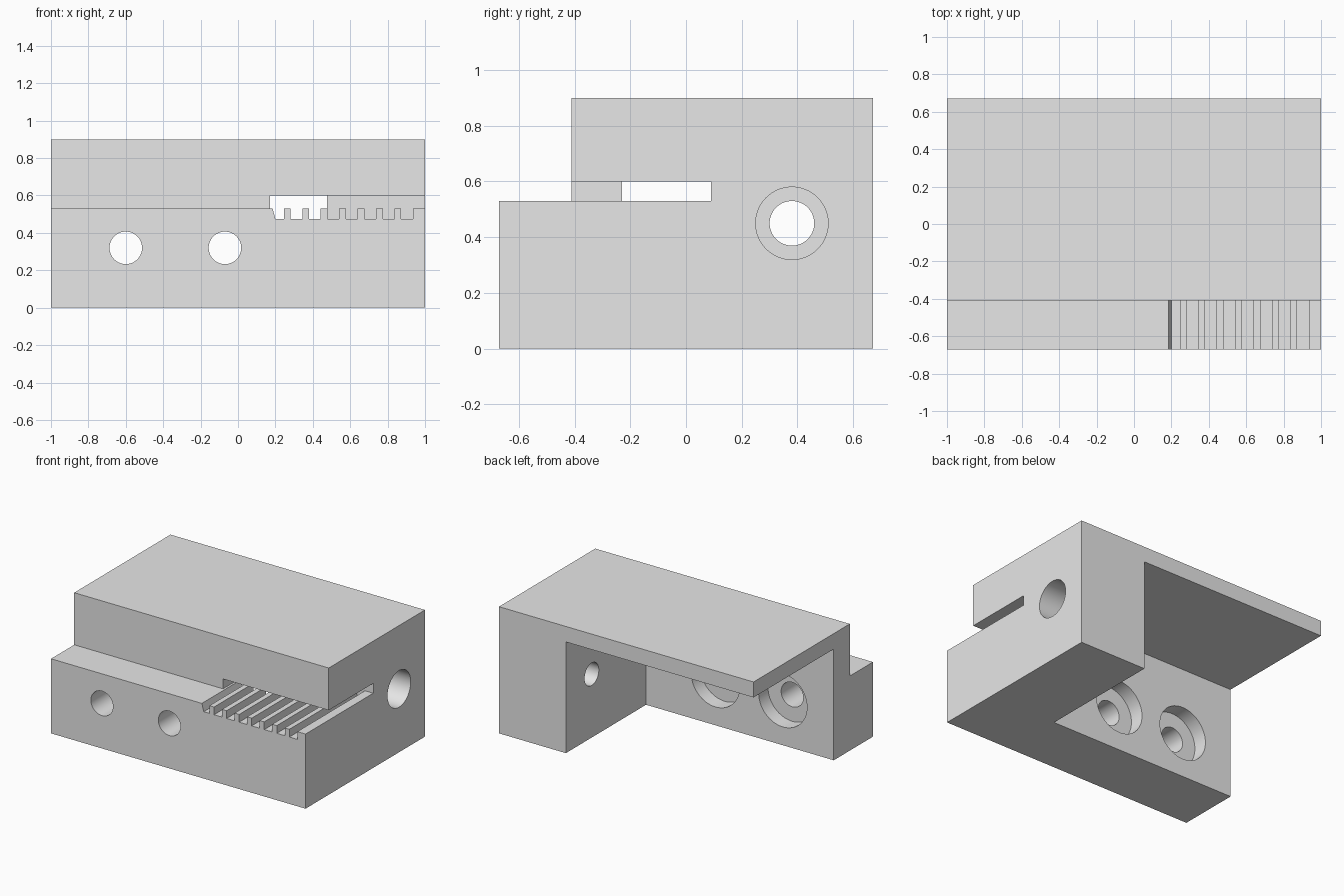
import bpy, bmesh, math
from mathutils import Matrix

cube = bpy.data.objects.get("Cube")
if cube:
    bpy.data.objects.remove(cube, do_unlink=True)

grey = bpy.data.materials.new("plain grey")
grey.use_nodes = True
grey.diffuse_color = (0.8, 0.8, 0.8, 1)
grey.node_tree.nodes["Principled BSDF"].inputs["Base Color"].default_value = (0.8, 0.8, 0.8, 1)


def finish(name, bm):
    bmesh.ops.recalc_face_normals(bm, faces=bm.faces)
    mesh = bpy.data.meshes.new(name)
    bm.to_mesh(mesh)
    bm.free()
    mesh.materials.append(grey)
    obj = bpy.data.objects.new(name, mesh)
    bpy.context.collection.objects.link(obj)
    return obj


def prism(name, outline, start, end, place):
    """Extrude a 2D outline from start to end; place maps (a, b, depth) to xyz."""
    bm = bmesh.new()
    face = bm.faces.new([bm.verts.new(place(a, b, start)) for a, b in outline])
    shift = [q - p for p, q in zip(place(0, 0, start), place(0, 0, end))]
    ext = bmesh.ops.extrude_face_region(bm, geom=[face], use_keep_orig=True)
    moved = [g for g in ext["geom"] if isinstance(g, bmesh.types.BMVert)]
    bmesh.ops.translate(bm, verts=moved, vec=shift)
    return finish(name, bm)


def along_x(y, z, d):
    return (d, y, z)


def along_y(x, z, d):
    return (x, d, z)


def circle(a, b, r, n=64):
    return [(a + r * math.cos(2 * math.pi * i / n), b + r * math.sin(2 * math.pi * i / n))
            for i in range(n)]


def rect(a0, a1, b0, b1):
    return [(a0, b0), (a1, b0), (a1, b1), (a0, b1)]


def cut(target, cutter):
    cutter.hide_render = True
    mod = target.modifiers.new("cut", "BOOLEAN")
    mod.operation = "DIFFERENCE"
    mod.solver = "EXACT"
    mod.object = cutter
    bpy.context.view_layer.objects.active = target
    bpy.ops.object.modifier_apply(modifier=mod.name)
    bpy.data.objects.remove(cutter, do_unlink=True)


SHELF, ROOT, ROOF, TOP = 0.53, 0.475, 0.6, 0.9
WALL, BLOCK, SLOT_END = -0.23, 0.475, 0.09

# Stepped body with the front shelf
body = prism("clamp_body",
             [(-0.67, 0), (0.67, 0), (0.67, TOP), (-0.41, TOP), (-0.41, SHELF), (-0.67, SHELF)],
             -1, 1, along_x)

# Rear pocket under the top plate
cut(body, prism("pocket_cutter", rect(-1.2, BLOCK, -0.2, 0.79), WALL, 0.9, along_y))

# Belt slot with a toothed floor
slot = [(0.17, ROOF), (0.17, SHELF), (0.185, SHELF), (0.2, ROOT)]
pitch, first, width = 0.0986, 0.245, 0.036
for i in range(8):
    x = first + i * pitch
    slot += [(x, ROOT), (x, SHELF)]
    if i < 7:
        slot += [(x + width, SHELF), (x + width, ROOT)]
slot += [(1.2, SHELF), (1.2, ROOF)]
cut(body, prism("slot_cutter", slot, -0.9, SLOT_END, along_y))

# Front screw holes with counterbores inside the pocket
for x in (-0.6, -0.07):
    cut(body, prism("screw_cutter", circle(x, 0.32, 0.087), -0.9, 0, along_y))
    cut(body, prism("counterbore_cutter", circle(x, 0.32, 0.19), WALL - 0.105, 0, along_y))

# Stepped side hole
cut(body, prism("side_hole_cutter", circle(0.38, 0.45, 0.08), 0.3, 1.2, along_x))
cut(body, prism("side_bore_cutter", circle(0.38, 0.45, 0.13), 0.6, 1.2, along_x))

bpy.ops.object.select_all(action="DESELECT")
body.select_set(True)
bpy.context.view_layer.objects.active = body
bpy.ops.object.shade_smooth_by_angle(angle=math.radians(30))
